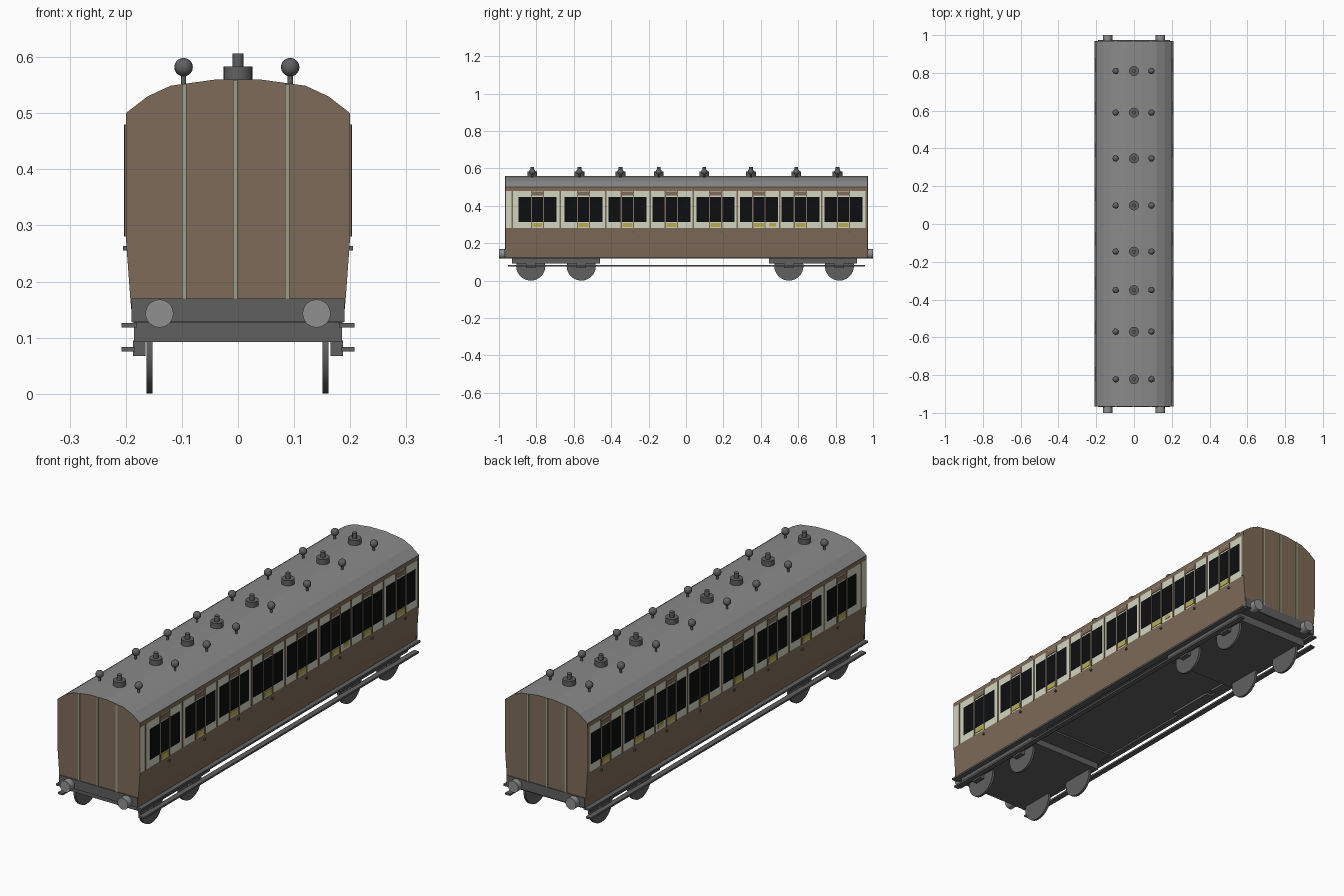
import bpy, bmesh, math
from mathutils import Matrix, Vector

if "Cube" in bpy.data.objects:
    bpy.data.objects.remove(bpy.data.objects["Cube"])


def srgb(h):
    out = []
    for i in (0, 2, 4):
        c = int(h[i:i + 2], 16) / 255
        out.append(c / 12.92 if c <= 0.04045 else ((c + 0.055) / 1.055) ** 2.4)
    return (*out, 1)


def mat(name, h):
    m = bpy.data.materials.new(name)
    m.diffuse_color = srgb(h)
    m.use_nodes = True
    m.node_tree.nodes["Principled BSDF"].inputs["Base Color"].default_value = m.diffuse_color
    return m


BROWN = mat("brown_paint", "7F6B58")
CREAM = mat("cream_paint", "D2D5C0")
ROOF = mat("roof_grey", "8A8A8A")
IRON = mat("dark_iron", "606060")
GLASS = mat("dark_glass", "0C0F10")
STRIPE = mat("end_strip", "9A9D88")
YELLOW = mat("yellow_panel", "B8AE50")
BUFFER = mat("buffer_grey", "909090")


def finish(name, bm, mats, smooth=False):
    me = bpy.data.meshes.new(name)
    bmesh.ops.recalc_face_normals(bm, faces=bm.faces)
    bm.to_mesh(me)
    bm.free()
    for m in mats:
        me.materials.append(m)
    ob = bpy.data.objects.new(name, me)
    bpy.context.collection.objects.link(ob)
    if smooth:
        bpy.context.view_layer.objects.active = ob
        ob.select_set(True)
        bpy.ops.object.shade_smooth_by_angle(angle=math.radians(40))
        ob.select_set(False)
    return ob


def add_box(bm, x0, x1, y0, y1, z0, z1):
    m = Matrix.Translation(((x0 + x1) / 2, (y0 + y1) / 2, (z0 + z1) / 2))
    m = m @ Matrix.Diagonal((abs(x1 - x0), y1 - y0, z1 - z0, 1))
    bmesh.ops.create_cube(bm, size=1, matrix=m)


def boxes(name, material, items, both_sides=False):
    bm = bmesh.new()
    for b in items:
        add_box(bm, *b)
        if both_sides:
            add_box(bm, -b[1], -b[0], *b[2:])
    return finish(name, bm, [material])


def add_cyl(bm, loc, r, depth, axis="Z", seg=20):
    rot = {"X": Matrix.Rotation(math.pi / 2, 4, "Y"),
           "Y": Matrix.Rotation(math.pi / 2, 4, "X"), "Z": Matrix()}[axis]
    bmesh.ops.create_cone(bm, cap_ends=True, segments=seg, radius1=r, radius2=r,
                          depth=depth, matrix=Matrix.Translation(loc) @ rot)


# Body shell: half cross-section mirrored and extruded along the length
Y0, Y1 = -0.966, 0.97
half = [(0.188, 0.127), (0.192, 0.17), (0.2, 0.28), (0.2, 0.48), (0.2, 0.5),
        (0.161, 0.53), (0.12, 0.549), (0.04, 0.56)]
profile = half + [(-x, z) for x, z in reversed(half)]
bm = bmesh.new()
rings = [[bm.verts.new((x, y, z)) for x, z in profile] for y in (Y0, Y1)]
n = len(profile)
for i in range(n):
    j = (i + 1) % n
    f = bm.faces.new((rings[0][i], rings[0][j], rings[1][j], rings[1][i]))
    z = f.calc_center_median().z
    f.material_index = 3 if z < 0.13 else 2 if z > 0.5 else 1 if 0.28 < z < 0.48 else 0
for r in rings:
    bm.faces.new(r)
finish("coach_body", bm, [BROWN, CREAM, ROOF, IRON])

# Compartments: three panes each, the middle one being the door
centres = [-0.794, -0.548, -0.313, -0.078, 0.158, 0.39, 0.612, 0.842]
X = 0.2
panes, frames, vents, plates, handles = [], [], [], [], []
for c in centres:
    for a, b in ((-0.102, -0.036), (-0.03, 0.03), (0.036, 0.102)):
        panes.append((X - 0.001, X + 0.002, c + a, c + b, 0.313, 0.447))
    for e in (-0.033, 0.033):
        frames.append((X - 0.001, X + 0.003, c + e - 0.003, c + e + 0.003, 0.28, 0.48))
    vents.append((X - 0.001, X + 0.003, c - 0.03, c + 0.03, 0.455, 0.476))
    plates.append((X - 0.001, X + 0.002, c - 0.026, c + 0.026, 0.286, 0.308))
    handles.append((X - 0.003, X + 0.005, c + 0.026, c + 0.034, 0.255, 0.263))
plates.append((X - 0.001, X + 0.002, 0.445, 0.48, 0.29, 0.308))
boxes("window_panes", GLASS, panes, True)
boxes("door_frames", BROWN, frames, True)
boxes("door_vents", BROWN, vents, True)
boxes("door_class_panels", YELLOW, plates, True)
boxes("door_handles", IRON, handles, True)

# Brown mouldings between compartments
seps = [-0.928, -0.671, -0.43, -0.19, 0.04, 0.275, 0.5, 0.725, 0.963]
boxes("side_mouldings", BROWN,
      [(X - 0.001, X + 0.002, s - 0.004, s + 0.004, 0.28, 0.48) for s in seps], True)

# End strips and end beams
strips, beams = [], []
for y in (Y0, Y1):
    for x, top in ((-0.096, 0.552), (-0.005, 0.559), (0.088, 0.552)):
        strips.append((x - 0.004, x + 0.004, y - 0.003, y + 0.003, 0.163, top))
    beams.append((-0.19, 0.19, y - 0.004, y + 0.004, 0.128, 0.17))
boxes("end_strips", STRIPE, strips)
boxes("end_beams", IRON, beams)

# Buffers
bm = bmesh.new()
for x in (-0.14, 0.14):
    for s in (-1, 1):
        add_cyl(bm, (x, s * 0.98, 0.143), 0.025, 0.04, "Y", 24)
finish("buffers", bm, [BUFFER], True)

# Footboards, upper and lower
boxes("upper_footboards", IRON, [(0.18, 0.208, Y0, Y1, 0.118, 0.126)], True)
boxes("lower_footboards", IRON, [(0.184, 0.208, -0.952, 0.958, 0.075, 0.083)], True)

# Bogies with wheels and axle boxes
boxes("bogie_frames", IRON, [(-0.185, 0.185, -0.93, -0.46, 0.092, 0.128),
                             (-0.185, 0.185, 0.445, 0.915, 0.092, 0.128)])
axles = [-0.83, -0.56, 0.55, 0.82]
bm = bmesh.new()
for y in axles:
    for x in (-0.158, 0.156):
        add_cyl(bm, (x, y, 0.078), 0.078, 0.011, "X", 32)
finish("wheels", bm, [IRON], True)
boxes("axle_boxes", IRON,
      [(0.165, 0.187, y - 0.025, y + 0.025, 0.067, 0.095) for y in axles], True)

# Underfloor gear
boxes("underfloor_gear", IRON, [(-0.18, -0.155, 0.08, 0.3, 0.117, 0.128),
                                (-0.18, -0.155, 0.33, 0.44, 0.117, 0.128),
                                (-0.18, 0.18, -0.46, -0.37, 0.12, 0.128)])

# Roof lamps in the middle and ball ventilators on either side
lamps, balls = bmesh.new(), bmesh.new()
for y in (-0.822, -0.57, -0.35, -0.146, 0.098, 0.347, 0.59, 0.81):
    add_cyl(lamps, (0, y, 0.569), 0.026, 0.028)
    add_cyl(lamps, (0, y, 0.592), 0.010, 0.028, seg=12)
    for x in (-0.097, 0.093):
        add_cyl(balls, (x, y, 0.56), 0.005, 0.03, seg=10)
        bmesh.ops.create_uvsphere(balls, u_segments=16, v_segments=10, radius=0.0165,
                                  matrix=Matrix.Translation((x, y, 0.582)))
finish("roof_lamps", lamps, [IRON], True)
finish("roof_ventilators", balls, [IRON], True)
